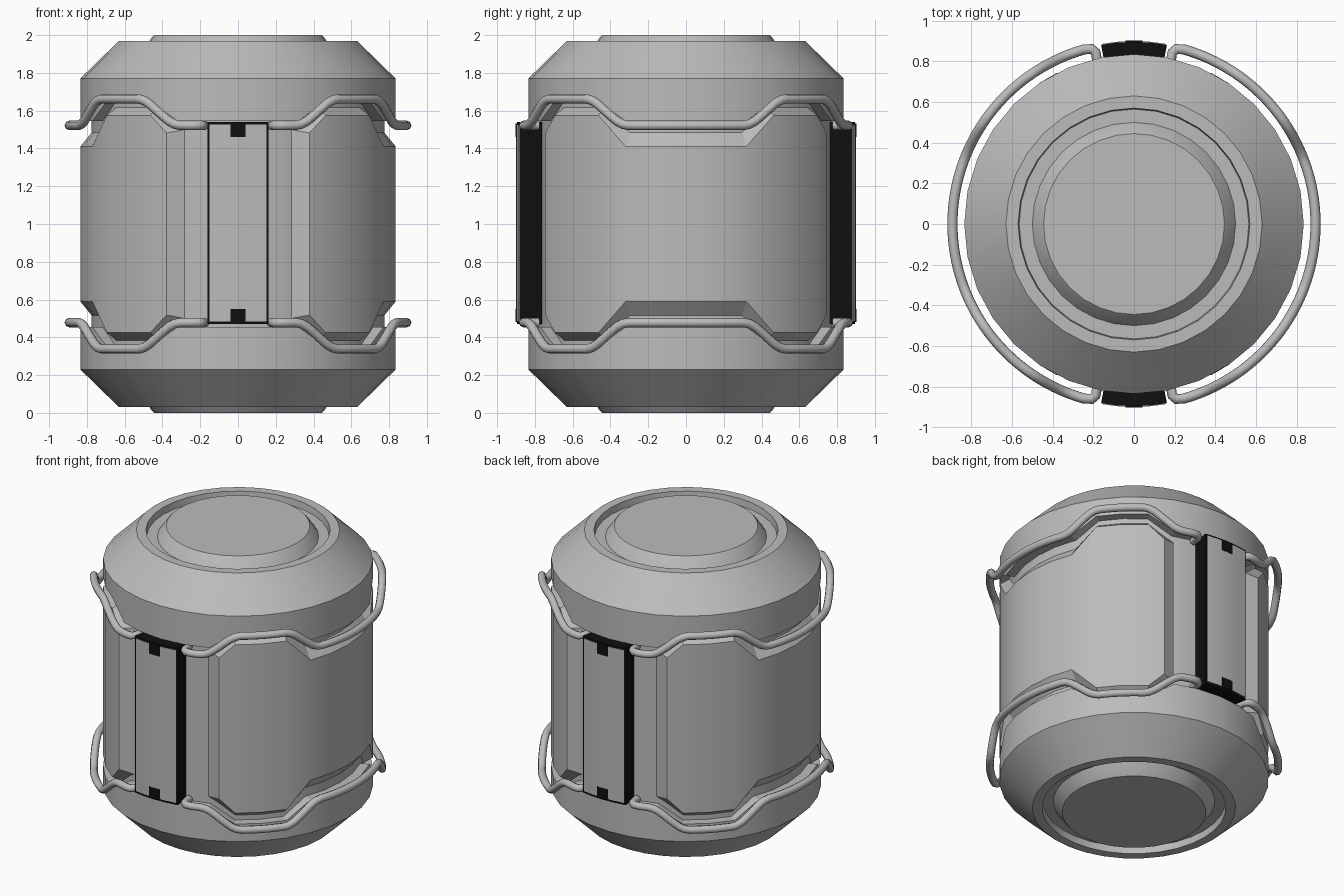
import bpy, bmesh, math

cube = bpy.data.objects.get("Cube")
if cube:
    bpy.data.objects.remove(cube, do_unlink=True)


def material(name, value):
    m = bpy.data.materials.new(name)
    m.use_nodes = True
    color = (value, value, value, 1)
    m.diffuse_color = color
    m.node_tree.nodes["Principled BSDF"].inputs["Base Color"].default_value = color
    return m


GREY = material("steel grey", 0.5)
BLACK = material("rubber black", 0.005)
STEP = 360 / 32


def polar(angle, r, z):
    """Angle in degrees, measured from the front towards +x."""
    a = math.radians(angle)
    return (r * math.sin(a), -r * math.cos(a), z)


def flip(p, lower):
    return (p[0], p[1], 2 - p[2]) if lower else p


def fold(angle):
    """Angle from the nearest front or back centre line, 0 to 90."""
    a = angle % 180
    return min(a, 180 - a)


def stepped(angle, strap, high, side):
    """Height that rises around each diagonal and drops at strap and side."""
    a = fold(angle)
    if a < 3 * STEP:
        t = min(max((a - 2 * STEP) / STEP, 0), 1)
        return strap + (high - strap) * t
    t = min(max((a - 5 * STEP) / STEP, 0), 1)
    return high + (side - high) * t


def grid_mesh(name, rows, mat, wrap=False, wrap_rows=False, caps=False):
    """Skin a list of equal-length point rows."""
    bm = bmesh.new()
    grid = [[bm.verts.new(p) for p in row] for row in rows]
    n, m = len(rows), len(rows[0])
    for i in range(n if wrap_rows else n - 1):
        for j in range(m if wrap else m - 1):
            k, l = (i + 1) % n, (j + 1) % m
            bm.faces.new((grid[i][j], grid[i][l], grid[k][l], grid[k][j]))
    if caps:
        bm.faces.new([row[0] for row in grid])
        bm.faces.new([row[-1] for row in grid])
    bmesh.ops.remove_doubles(bm, verts=bm.verts[:], dist=1e-5)
    bmesh.ops.recalc_face_normals(bm, faces=bm.faces[:])
    mesh = bpy.data.meshes.new(name)
    bm.to_mesh(mesh)
    bm.free()
    mesh.materials.append(mat)
    obj = bpy.data.objects.new(name, mesh)
    bpy.context.collection.objects.link(obj)
    bpy.ops.object.select_all(action="DESELECT")
    obj.select_set(True)
    bpy.context.view_layer.objects.active = obj
    bpy.ops.object.shade_smooth_by_angle(angle=math.radians(25))
    return obj


ring = [i * STEP for i in range(32)]

# Inner drum
grid_mesh("inner_drum", [[polar(a, 0.775, z) for a in ring] for z in (0.3, 1.7)],
          GREY, wrap=True)

# Top and bottom caps, with a raised centre disc and a stepped skirt
CAP = [(0, 2), (0.445, 2), (0.455, 1.99), (0.5, 1.925), (0.565, 1.925),
       (0.57, 1.97), (0.63, 1.97), (0.835, 1.77)]
for name, lower in (("top_cap", False), ("bottom_cap", True)):
    rows = [[polar(a, r, z) for a in ring] for r, z in CAP]
    for r in (0.835, 0.775):
        rows.append([polar(a, r, stepped(a, 1.545, 1.65, 1.545)) for a in ring])
    grid_mesh(name, [[flip(p, lower) for p in row] for row in rows], GREY, wrap=True)

# Raised side panels with bevelled borders
columns = [27] + [i * STEP for i in range(3, 14)] + [153]
for name, turn in (("left_panel", 0), ("right_panel", 180)):
    outer, face = [], []
    for a in columns:
        outer.append(polar(a + turn, 0.77, stepped(a, 1.5, 1.62, 1.49)))
        face.append(polar(a + turn, 0.835, stepped(a, 1.42, 1.575, 1.41)))
    # slanted front and back borders
    first = polar(21 + turn, 0.77, 1.5)
    last = polar(159 + turn, 0.77, 1.5)
    top = [[first] + outer + [last], [first] + face + [last]]
    bottom = [[flip(p, True) for p in row] for row in reversed(top)]
    grid_mesh(name, top + bottom, GREY)


def arc_block(name, half, r0, r1, z0, z1, mat, turn):
    """Solid curved bar standing at the front (turn 0) or back (turn 180)."""
    angles = [turn + half * t / 2 for t in range(-2, 3)]
    corners = ((r0, z0), (r1, z0), (r1, z1), (r0, z1))
    rows = [[polar(a, r, z) for a in angles] for r, z in corners]
    grid_mesh(name, rows, mat, wrap_rows=True, caps=True)


# Front and back clamps: black core, grey cover plate, black end tabs
for side, turn in (("front", 0), ("back", 180)):
    arc_block(side + "_clamp", 10.4, 0.765, 0.896, 0.47, 1.54, BLACK, turn)
    arc_block(side + "_clamp_plate", 9.7, 0.892, 0.9, 0.485, 1.528, GREY, turn)
    arc_block(side + "_upper_tab", 2.6, 0.895, 0.903, 1.46, 1.532, BLACK, turn)
    arc_block(side + "_lower_tab", 2.6, 0.895, 0.903, 0.48, 0.55, BLACK, turn)

# Bent tube rails, following the stepped skirts from clamp to clamp
for side, turn in (("left", 0), ("right", 180)):
    for level, lower in (("upper", False), ("lower", True)):
        path = [(12.8, 0.80), (12.6, 0.865), (13.6, 0.886)]
        path += [(a, 0.893) for a in range(16, 91, 2)]
        path += [(180 - a, r) for a, r in reversed(path[:-1])]
        curve = bpy.data.curves.new(side + "_" + level + "_rail", "CURVE")
        curve.dimensions = "3D"
        curve.bevel_depth = 0.025
        curve.bevel_resolution = 2
        curve.use_fill_caps = True
        spline = curve.splines.new("POLY")
        spline.points.add(len(path) - 1)
        for point, (a, r) in zip(spline.points, path):
            # average nearby heights to round the bends
            z = sum(stepped(a + d, 1.522, 1.662, 1.522) for d in (-2, 0, 2)) / 3
            point.co = (*flip(polar(a + turn, r, z), lower), 1)
        spline.use_smooth = True
        curve.materials.append(GREY)
        rail = bpy.data.objects.new(curve.name, curve)
        bpy.context.collection.objects.link(rail)
